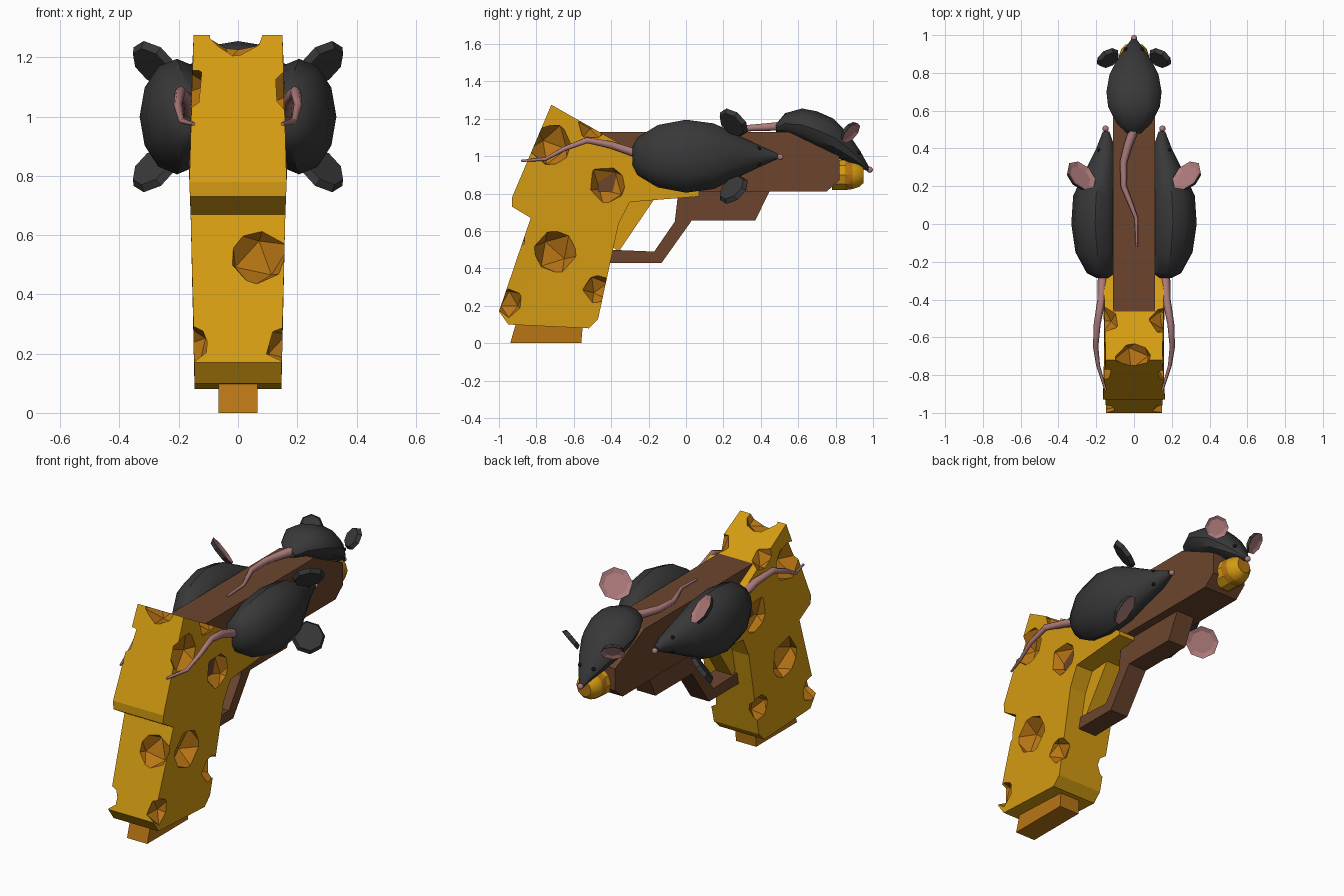
import bpy, bmesh, math, random
from mathutils import Vector, Matrix

random.seed(4)
if "Cube" in bpy.data.objects:
    bpy.data.objects.remove(bpy.data.objects["Cube"])


def material(name, r, g, b):
    m = bpy.data.materials.new(name)
    m.use_nodes = True
    m.diffuse_color = (r, g, b, 1)
    m.node_tree.nodes["Principled BSDF"].inputs["Base Color"].default_value = (r, g, b, 1)
    return m


CHEESE = material("cheese yellow", 0.66, 0.33, 0.006)
RIND = material("cheese orange", 0.48, 0.18, 0.007)
WOOD = material("brown", 0.15, 0.06, 0.027)
FUR = material("dark grey fur", 0.04, 0.04, 0.04)
PINK = material("pink skin", 0.43, 0.2, 0.2)
BLACK = material("black eye", 0.008, 0.008, 0.008)


def finish(bm, name, mats, smooth=None):
    bmesh.ops.recalc_face_normals(bm, faces=bm.faces)
    me = bpy.data.meshes.new(name)
    bm.to_mesh(me)
    bm.free()
    for m in mats:
        me.materials.append(m)
    if smooth:
        me.shade_smooth()
        me.set_sharp_from_angle(angle=math.radians(smooth))
    ob = bpy.data.objects.new(name, me)
    bpy.context.collection.objects.link(ob)
    return ob


def slab(name, profile, width, mats):
    """Side profile (y, z) stretched across x; width is a function of z."""
    bm = bmesh.new()
    sides = [[bm.verts.new((s * width(z), y, z)) for y, z in profile] for s in (-1, 1)]
    for ring in sides:
        bm.faces.new(ring)
    n = len(profile)
    for i in range(n):
        j = (i + 1) % n
        bm.faces.new((sides[0][i], sides[0][j], sides[1][j], sides[1][i]))
    return finish(bm, name, mats)


def loft(bm, rings):
    rows = [[bm.verts.new(p) for p in r] for r in rings]
    n = len(rows[0])
    for a, b in zip(rows, rows[1:]):
        for i in range(n):
            j = (i + 1) % n
            bm.faces.new((a[i], a[j], b[j], b[i]))
    bm.faces.new(rows[0])
    bm.faces.new(rows[-1])


# Cheese grip, bitten by rough round holes
grip = slab("cheese_grip",
            [(-1, .17), (-.95, .10), (-.52, .08), (-.47, .13), (-.36, .64), (-.30, .755),
             (.07, .785), (.07, .81), (-.27, 1.02), (-.72, 1.275), (-.93, .78), (-.93, .73), (-.83, .67)],
            lambda z: .147 + .02 * max(0, 1 - abs(z - .85) / .5), [CHEESE, RIND])
holes = [(.07, -.92, .54, .11), (0, -.70, 1.29, .10)]
for s in (-1, 1):
    holes += [(s * .19, -.72, 1.06, .12), (s * .20, -.42, .85, .11), (s * .18, -.70, .49, .12),
              (s * .17, -.95, .22, .08), (s * .17, -.47, .29, .08), (s * .16, -.50, 1.17, .08)]
bm = bmesh.new()
for x, y, z, r in holes:
    turn = Matrix.Rotation(random.uniform(0, 6), 4, Vector((1, .4, .7)))
    bmesh.ops.create_icosphere(bm, subdivisions=1, radius=r * 1.08,
                               matrix=Matrix.Translation((x, y, z)) @ turn)
for f in bm.faces:
    f.material_index = 1
cutter = finish(bm, "hole_cutter", [CHEESE, RIND])
cutter.hide_render = True
mod = grip.modifiers.new("holes", "BOOLEAN")
mod.object = cutter
mod.operation = "DIFFERENCE"
mod.solver = "EXACT"
bpy.context.view_layer.update()
carved = bpy.data.meshes.new_from_object(grip.evaluated_get(bpy.context.evaluated_depsgraph_get()))
grip.modifiers.clear()
grip.data = carved
bpy.data.objects.remove(cutter)

# Grip foot, trigger, barrel and guard
slab("grip_foot", [(-.94, 0), (-.56, 0), (-.55, .12), (-.905, .12)], lambda z: .066, [RIND])
slab("trigger", [(-.36, .49), (-.17, .77), (-.32, .77), (-.40, .52)], lambda z: .05, [CHEESE])
slab("barrel", [(-.47, .81), (.75, .81), (.82, .87), (.82, 1.0), (.55, 1.13), (-.47, 1.13)],
     lambda z: .112, [WOOD])
slab("trigger_guard",
     [(-.41, .43), (-.13, .43), (.03, .655), (.37, .655), (.45, .82), (-.04, .82),
      (-.06, .65), (-.17, .49), (-.41, .50)], lambda z: .06, [WOOD])

# Rounded cheese muzzle with an orange band and tip
bm = bmesh.new()
loft(bm, [[(r * math.cos(i * math.pi / 5), y, .9 + r * math.sin(i * math.pi / 5)) for i in range(10)]
          for y, r in [(.78, .085), (.85, .085), (.89, .08), (.925, .068), (.95, .045)]])
for f in bm.faces:
    y = f.calc_center_median().y
    f.material_index = int(.85 < y < .89 or y > .945)
finish(bm, "muzzle", [CHEESE, RIND], 35)


def mouse(label, place, rings, ear, ear_normal, ear_size, eye, nose, tail):
    """place maps (along, sideways, up) of the mouse into the model."""
    # Body from oval rings
    bm = bmesh.new()
    loft(bm, [[place(s, w * math.cos(a), (lo + hi) / 2 + (hi - lo) / 2 * math.sin(a))
               for a in [i * math.pi / 6 for i in range(12)]] for s, lo, hi, w in rings])
    finish(bm, label + "_body", [FUR], 35)

    for side, word in ((-1, "right"), (1, "left")):
        # Cupped ear, pink inside
        bm = bmesh.new()
        bmesh.ops.create_cone(bm, cap_ends=True, segments=8, radius1=ear_size * .85,
                              radius2=ear_size, depth=.024)
        inner = max(bm.faces, key=lambda f: f.calc_center_median().z)
        inner.material_index = 1
        bmesh.ops.inset_individual(bm, faces=[inner], thickness=ear_size * .3, depth=-.01)
        for f in bm.faces:
            if f.normal.z > .3:
                f.material_index = 1
        n = Vector(place(ear_normal[0], side * ear_normal[1], ear_normal[2]))
        n = n - Vector(place(0, 0, 0))
        turn = n.to_track_quat("Z", "Y").to_matrix().to_4x4()
        at = Vector(place(ear[0], side * ear[1], ear[2]))
        bm.transform(Matrix.Translation(at) @ turn)
        finish(bm, f"{label}_{word}_ear", [FUR, PINK])

        bm = bmesh.new()
        bmesh.ops.create_icosphere(bm, subdivisions=2, radius=.011,
                                   matrix=Matrix.Translation(place(eye[0], side * eye[1], eye[2])))
        finish(bm, f"{label}_{word}_eye", [BLACK], 60)

    bm = bmesh.new()
    bmesh.ops.create_icosphere(bm, subdivisions=2, radius=.017,
                               matrix=Matrix.Translation(place(*nose)))
    finish(bm, label + "_nose", [PINK], 60)

    # Tapering tail
    cu = bpy.data.curves.new(label + "_tail", "CURVE")
    cu.dimensions = "3D"
    cu.bevel_depth = .026
    cu.bevel_resolution = 1
    cu.use_fill_caps = True
    sp = cu.splines.new("POLY")
    sp.points.add(len(tail) - 1)
    for i, (p, t) in enumerate(zip(sp.points, tail)):
        p.co = (*place(*t), 1)
        p.radius = 1 - .75 * i / (len(tail) - 1)
    cu.materials.append(PINK)
    bpy.context.collection.objects.link(bpy.data.objects.new(label + "_tail", cu))


# One mouse clinging to each side of the barrel
for s, word in ((-1, "right"), (1, "left")):
    mouse(word + "_mouse", lambda a, l, u, s=s: (s * u, a, 1 + l),
          [(-.285, .13, .2, .05), (-.26, .1, .25, .1), (-.15, .08, .31, .167), (0, .08, .332, .195),
           (.15, .08, .322, .175), (.28, .09, .26, .112), (.4, .1, .2, .055), (.49, .13, .165, .015)],
          (.25, .175, .285), (.55, .6, -.55), .092, (.39, .04, .185), (.505, -.005, .15),
          [(-.25, .01, .165), (-.4, .06, .172), (-.53, .085, .195), (-.65, .04, .203),
           (-.75, -.015, .19), (-.88, -.025, .15)])

# Smaller mouse crouched over the front of the barrel
mouse("top_mouse", lambda a, l, u: (l, a, u),
      [(.48, 1.13, 1.17, .035), (.53, 1.12, 1.23, .09), (.62, 1.08, 1.255, .137), (.7, 1.04, 1.24, .146),
       (.79, 1.0, 1.2, .13), (.87, .96, 1.12, .09), (.93, .94, 1.03, .05), (.98, .915, .94, .012)],
      (.875, .135, 1.13), (.6, .4, -.5), .066, (.925, .045, 1.02), (.983, 0, .928),
      [(.5, 0, 1.16), (.42, -.03, 1.155), (.33, -.055, 1.15), (.2, -.055, 1.145), (.1, -.015, 1.14),
       (.03, .012, 1.14), (-.12, .015, 1.135)])
